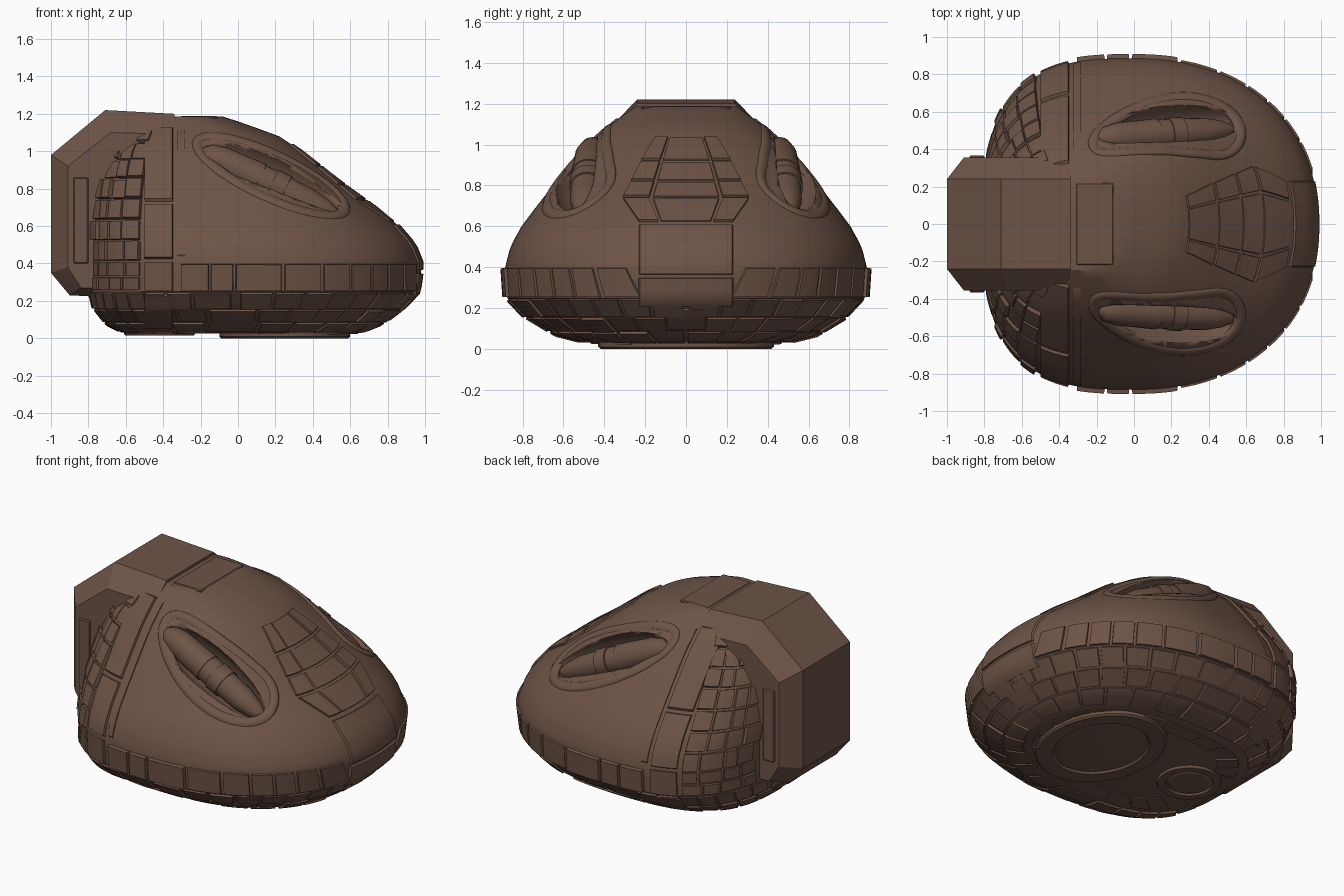
import bpy, bmesh, math, random
from mathutils import Vector, Matrix

if "Cube" in bpy.data.objects:
    bpy.data.objects.remove(bpy.data.objects["Cube"])

random.seed(4)
brown = bpy.data.materials.new("dark brown hull")
brown.diffuse_color = (0.155, 0.088, 0.062, 1)
brown.use_nodes = True
brown.node_tree.nodes["Principled BSDF"].inputs["Base Color"].default_value = brown.diffuse_color

# hull table: height, front x, half width, rear x, x of widest point
TABLE = [(0.03, 0.66, 0.48, -0.62, 0), (0.07, 0.76, 0.64, -0.70, 0),
         (0.16, 0.88, 0.79, -0.77, 0), (0.25, 0.965, 0.875, -0.79, 0),
         (0.40, 0.985, 0.885, -0.79, 0), (0.50, 0.945, 0.86, -0.79, 0),
         (0.60, 0.86, 0.805, -0.79, 0), (0.70, 0.74, 0.73, -0.78, 0),
         (0.80, 0.60, 0.65, -0.77, 0), (0.90, 0.47, 0.57, -0.75, 0),
         (1.00, 0.34, 0.48, -0.70, -0.08), (1.08, 0.22, 0.39, -0.63, -0.13),
         (1.15, 0.03, 0.30, -0.55, -0.2), (1.185, -0.08, 0.25, -0.45, -0.25)]


def level(z):
    z = min(max(z, TABLE[0][0]), TABLE[-1][0])
    for a, b in zip(TABLE, TABLE[1:]):
        if z <= b[0]:
            f = (z - a[0]) / (b[0] - a[0])
            return [p + (q - p) * f for p, q in zip(a, b)]


def surf(t, z):
    """Point on the hull at plan angle t and height z."""
    z, xf, w, xr, x0 = level(z)
    c, s = math.cos(t), math.sin(t)
    a, n = (xf - x0, 2.2) if c > 0 else (x0 - xr, 3.0)
    return Vector((x0 + math.copysign(a * abs(c) ** (2 / n), c),
                   math.copysign(w * abs(s) ** (2 / n), s), z))


def by_deg(d, z):
    return surf(math.radians(d), z)


def by_x(x, z):
    _, xf, w, xr, x0 = level(z)
    a, n = (xf - x0, 2.2) if x > x0 else (x0 - xr, 3.0)
    c = min(1, abs(x - x0) / a) ** (n / 2)
    return surf(math.acos(math.copysign(c, x - x0)), z)


def by_y(y, z):
    w = level(z)[2]
    return surf(math.copysign(math.asin(min(1, abs(y) / w) ** 1.1), y), z)


def under(d, k):
    p = by_deg(d, 0.03)
    return Vector((p.x * k, p.y * k, 0.03))


def finish(bm, name, angle=35):
    bmesh.ops.recalc_face_normals(bm, faces=bm.faces)
    me = bpy.data.meshes.new(name)
    bm.to_mesh(me)
    bm.free()
    ob = bpy.data.objects.new(name, me)
    bpy.context.collection.objects.link(ob)
    me.materials.append(brown)
    for o in bpy.context.selected_objects:
        o.select_set(False)
    ob.select_set(True)
    bpy.context.view_layer.objects.active = ob
    bpy.ops.object.shade_smooth_by_angle(angle=math.radians(angle))
    return ob


def loft(bm, rings, caps=True, loop=False):
    vs = [[bm.verts.new(p) for p in r] for r in rings]
    n = len(vs[0])
    for a, b in list(zip(vs, vs[1:])) + ([(vs[-1], vs[0])] if loop else []):
        for i in range(n):
            bm.faces.new((a[i], a[(i + 1) % n], b[(i + 1) % n], b[i]))
    if caps:
        bm.faces.new(vs[0])
        bm.faces.new(vs[-1])


def plate(bm, fn, corners, d=0.012, nu=4, nv=3, mirror=False):
    """Raised bevelled plate following the hull; corners are in fn's coordinates."""
    a, b, c, e = [Vector(p) for p in corners]
    pt = lambda u, v: fn(*((a.lerp(b, u)).lerp(e.lerp(c, u), v)))
    for side in ((1, -1) if mirror else (1,)):
        def ring(k, off):
            out = []
            for j in range(nv + 1):
                for i in range(nu + 1):
                    u, v = 0.5 + (i / nu - 0.5) * k, 0.5 + (j / nv - 0.5) * k
                    p = pt(u, v)
                    nrm = (pt(u + .02, v) - pt(u - .02, v)).cross(pt(u, v + .02) - pt(u, v - .02))
                    nrm.normalize()
                    if nrm.dot(p - Vector((-0.1, 0, 0.45))) < 0:
                        nrm.negate()
                    q = p + nrm * off
                    out.append(bm.verts.new((q.x, q.y * side, q.z)))
            return out
        top, low = ring(0.93, d), ring(1.0, -0.012)
        m = nu + 1
        for j in range(nv):
            for i in range(nu):
                k = j * m + i
                bm.faces.new((top[k], top[k + 1], top[k + m + 1], top[k + m]))
        rim = (list(range(m)) + [j * m + nu for j in range(1, nv + 1)]
               + [nv * m + i for i in range(nu - 1, -1, -1)] + [j * m for j in range(nv - 1, 0, -1)])
        for p, q in zip(rim, rim[1:] + rim[:1]):
            bm.faces.new((low[p], low[q], top[q], top[p]))


def rect(a, b, c, d):
    return [(a, c), (b, c), (b, d), (a, d)]


# main hull
bm = bmesh.new()
zs = [0.03, 0.07, 0.115, 0.16, 0.205, 0.25, 0.325] + [0.4 + 0.04 * i for i in range(20)] + [1.185]
loft(bm, [[surf(2 * math.pi * (i + 0.5) / 128, z) for i in range(128)] for z in zs])
hull = finish(bm, "main_hull")

# side scoops: cut recess, pod inside, low rim around
L = Vector((0.78, 0.05, -0.37)).normalized()
mid = Vector((0.18, 0.525, 0.87))
N = Vector((0.25, 0.72, 0.66))
N = (N - L * N.dot(L)).normalized()
T = N.cross(L)
for s, label in ((1, "back"), (-1, "front")):
    flip = Matrix.Diagonal((1, s, 1, 1))
    frame = flip @ Matrix.Translation(mid) @ Matrix((L, T, N)).transposed().to_4x4()
    bm = bmesh.new()
    bmesh.ops.create_uvsphere(bm, u_segments=40, v_segments=20, radius=1)
    bmesh.ops.transform(bm, verts=bm.verts, matrix=frame @ Matrix.Diagonal((0.43, 0.125, 0.15, 1)))
    cutter = finish(bm, "scoop_cutter")
    cutter.hide_render = True
    mod = hull.modifiers.new("scoop", 'BOOLEAN')
    mod.operation, mod.solver, mod.object = 'DIFFERENCE', 'EXACT', cutter
    bpy.context.view_layer.objects.active = hull
    bpy.ops.object.modifier_apply(modifier=mod.name)
    bpy.data.objects.remove(cutter)

    bm = bmesh.new()
    prof = [(-.40, .02), (-.36, .06), (-.28, .08), (-.05, .088), (-.05, .082), (.02, .082),
            (.02, .09), (.10, .088), (.10, .08), (.24, .075), (.34, .055), (.40, .03)]
    loft(bm, [[frame @ Vector((x, r * math.cos(k * math.pi / 12), r * math.sin(k * math.pi / 12) - .065))
               for k in range(24)] for x, r in prof])
    finish(bm, label + "_scoop_pod")

    bm = bmesh.new()
    path = []
    for k in range(56):
        a = 2 * math.pi * k / 56
        u, v = 0.43 * math.cos(a), 0.115 * math.sin(a)
        path.append(by_x(0.18 + u * 0.9 + v * 0.43, 0.87 - u * 0.43 + v * 0.9))
    rings = []
    for k, p in enumerate(path):
        tan = (path[(k + 1) % 56] - path[k - 1]).normalized()
        side = tan.cross(N).normalized()
        up = side.cross(tan)
        if up.dot(N) < 0:
            up.negate()
        rings.append([flip @ (p - up * 0.012 + side * math.cos(j * math.pi / 5) * 0.035
                              + up * math.sin(j * math.pi / 5) * 0.02) for j in range(10)])
    loft(bm, rings, caps=False, loop=True)
    finish(bm, label + "_scoop_rim", 60)

# rear engine block with chamfered edges
bm = bmesh.new()
core = [(-1, .98), (-.71, 1.22), (-.34, 1.2), (-.34, .2), (-.9, .23), (-1, .35)]
cheek = [(-.91, .92), (-.68, 1.1), (-.34, 1.09), (-.34, .25), (-.84, .27), (-.91, .38)]
for y, prof in ((.24, core), (.355, cheek)):
    for x, z in prof:
        bm.verts.new((x, y, z))
        bm.verts.new((x, -y, z))
bmesh.ops.convex_hull(bm, input=bm.verts)
bmesh.ops.dissolve_limit(bm, angle_limit=0.02, verts=bm.verts, edges=bm.edges)
finish(bm, "rear_block", 20)

# flat panels on the engine block and spine
bm = bmesh.new()
for x, y, z, sx, sy, sz in [(-.84, .35, .63, .08, .03, .46), (-.84, -.35, .63, .08, .03, .46),
                            (-.21, 0, 1.181, .2, .44, .016)]:
    r = bmesh.ops.create_cube(bm, size=1, matrix=Matrix.Translation((x, y, z)) @ Matrix.Diagonal((sx, sy, sz, 1)))
    bmesh.ops.bevel(bm, geom=list({e for v in r['verts'] for e in v.link_edges}), offset=0.006, segments=1,
                    affect='EDGES')
finish(bm, "block_panels", 20)

# straps on both sides of the seam
bm = bmesh.new()
for z0, z1 in ((.06, .24), (.25, .41), (.42, .72), (.725, 1.13)):
    plate(bm, by_x, rect(-.50, -.345, z0, z1), 0.014, 5, 8, True)
plate(bm, by_x, rect(-.325, -.285, .42, 1.13), 0.006, 2, 14, True)
finish(bm, "seam_straps")

# belly tiles in staggered rows, and the underside ring
bm = bmesh.new()
for row, (z0, z1, n) in enumerate(((.04, .085, 26), (.09, .155, 32), (.16, .245, 36))):
    w = 360 / n
    for i in range(n):
        a = (i + 0.5 * (row % 2)) * w
        plate(bm, by_deg, rect(a + .4, a + w - .4, z0, z1), random.uniform(.004, .014))
for i in range(22):
    a = i * 360 / 22
    plate(bm, under, rect(a + .5, a + 15.8, .76, .98), random.uniform(.003, .009))
finish(bm, "belly_tiles")

# raised side blocks along the waist
bm = bmesh.new()
xs = [-.31, -.15, -.02, .24, .45, .60, .71, .80, .88, .95]
for i, (a, b) in enumerate(zip(xs, xs[1:])):
    plate(bm, by_x, rect(a + .004, b - .004, .25, .40), .024 if i < 3 else .012, 5, 3, True)
finish(bm, "waist_blocks")

# tiles on the rear quarters
bm = bmesh.new()
rows = [.255, .33, .41, .52, .63, .74, .85, .95, 1.04, 1.1]
for z0, z1 in zip(rows, rows[1:]):
    cuts = [122] + [c + random.uniform(-2, 2) for c in (132, 143, 153, 163)]
    for a, b in zip(cuts, cuts[1:]):
        plate(bm, by_deg, rect(a + .4, b - .4, z0 + .004, z1 - .004), random.uniform(.008, .026), 4, 3, True)
finish(bm, "rear_tiles")

# nose panels: tapered hexagon group, then the wide chin plates
bm = bmesh.new()
half = [(.62, .23), (.74, .31), (.82, .27), (.92, .22), (1.04, .15)]
for (z0, w0), (z1, w1) in zip(half, half[1:]):
    plate(bm, by_y, [(-w0 * .55, z0), (w0 * .55, z0), (w1 * .55, z1 - .006), (-w1 * .55, z1 - .006)], .006, 6)
    plate(bm, by_y, [(w0 * .57, z0), (w0, z0), (w1, z1 - .006), (w1 * .57, z1 - .006)], .012, 4, 3, True)
plate(bm, by_y, rect(-.24, .24, .36, .61), .010, 10, 6)
plate(bm, by_y, rect(-.24, .24, .21, .35), .014, 10, 4)
plate(bm, by_y, rect(-.10, .10, .10, .20), .012, 6, 3)
finish(bm, "nose_panels")

# underside discs
bm = bmesh.new()
for cx, rx, ry, z in ((.25, .35, .43, 0), (-.42, .19, .19, .015)):
    ring = lambda k, h: [(cx + rx * k * math.cos(j * math.pi / 20), ry * k * math.sin(j * math.pi / 20), h)
                         for j in range(40)]
    loft(bm, [ring(1, .05), ring(1, z + .01), ring(.97, z), ring(.74, z), ring(.71, z + .012), ring(.6, z + .004)])
finish(bm, "underside_discs", 20)
